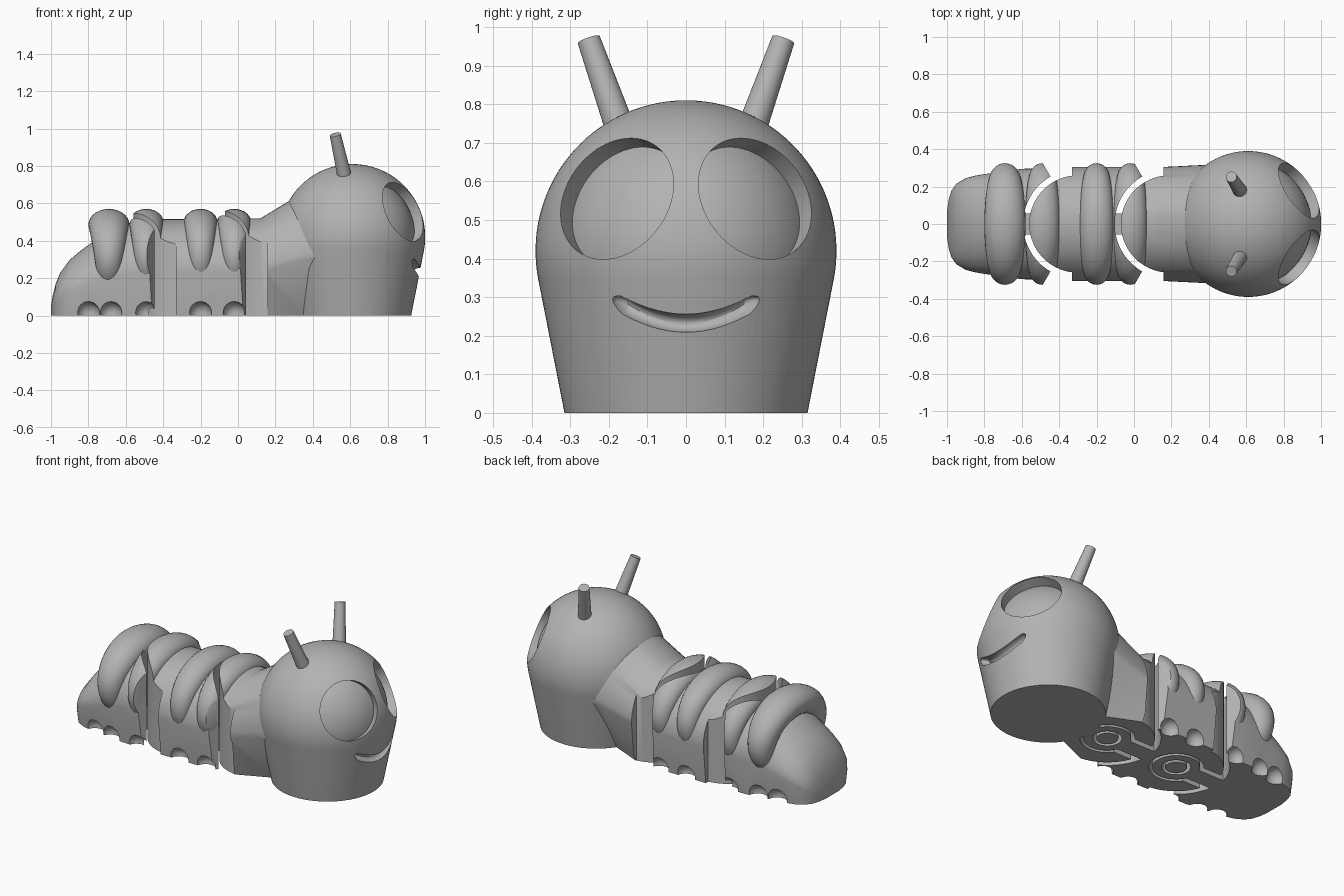
import bpy, bmesh, math
from math import sin, cos, radians, pi
from mathutils import Vector

if "Cube" in bpy.data.objects:
    bpy.data.objects.remove(bpy.data.objects["Cube"], do_unlink=True)

grey = bpy.data.materials.new("plain grey")
grey.use_nodes = True
colour = (0.45, 0.45, 0.45, 1)
grey.diffuse_color = colour
grey.node_tree.nodes["Principled BSDF"].inputs["Base Color"].default_value = colour


def finish(name, bm):
    bmesh.ops.recalc_face_normals(bm, faces=bm.faces)
    mesh = bpy.data.meshes.new(name)
    bm.to_mesh(mesh)
    bm.free()
    mesh.materials.append(grey)
    obj = bpy.data.objects.new(name, mesh)
    bpy.context.collection.objects.link(obj)
    return obj


def ball(name, centre, r, segments):
    bm = bmesh.new()
    bmesh.ops.create_uvsphere(bm, u_segments=segments, v_segments=segments // 2, radius=r)
    bmesh.ops.translate(bm, verts=bm.verts, vec=centre)
    return finish(name, bm)


def activate(obj):
    bpy.ops.object.select_all(action='DESELECT')
    obj.select_set(True)
    bpy.context.view_layer.objects.active = obj


def boolean(obj, cutter, operation='DIFFERENCE', keep=False):
    mod = obj.modifiers.new("cut", 'BOOLEAN')
    mod.object, mod.operation, mod.solver = cutter, operation, 'EXACT'
    activate(obj)
    bpy.ops.object.modifier_apply(modifier=mod.name)
    if not keep:
        bpy.data.objects.remove(cutter, do_unlink=True)


def skin(name, rings, wrap=False):
    """Join a row of closed rings with quads; cap the ends or wrap around."""
    bm = bmesh.new()
    loops = [[bm.verts.new(p) for p in ring] for ring in rings]
    pairs = list(zip(loops, loops[1:])) + ([(loops[-1], loops[0])] if wrap else [])
    for a, b in pairs:
        n = len(a)
        for i in range(n):
            j = (i + 1) % n
            bm.faces.new((a[i], a[j], b[j], b[i]))
    if not wrap:
        bm.faces.new(loops[0])
        bm.faces.new(loops[-1])
    return finish(name, bm)


def circle(x, y, z, r, n=72):
    return [(x + r * cos(2 * pi * i / n), y + r * sin(2 * pi * i / n), z) for i in range(n)]


def rod(name, a, b, ra, rb, n=48):
    """Straight round rod from a to b, with a radius at each end."""
    a, b = Vector(a), Vector(b)
    turn = (b - a).to_track_quat('Z', 'Y')
    rings = [[p + turn @ Vector(q) for q in circle(0, 0, 0, r, n)] for p, r in ((a, ra), (b, rb))]
    return skin(name, rings)


def prism(name, outline, z0, z1):
    return skin(name, [[(x, y, z) for x, y in outline] for z in (z0, z1)])


def arch(x, w, top, foot=0.92):
    """Body cross-section: tapered sides below, round arch above."""
    zc = 0.45 * top
    upper = [(x, w * cos(pi * i / 32), zc + (top - zc) * sin(pi * i / 32)) for i in range(33)]
    return [(x, w * foot, 0)] + upper + [(x, -w * foot, 0)]


def body(name, stations):
    return skin(name, [arch(*s) for s in stations])


def arc(cx, r, a0, a1, n=40):
    angles = [radians(a0 + (a1 - a0) * i / n) for i in range(n + 1)]
    return [(cx + r * cos(a), r * sin(a)) for a in angles]


def socket_cutter(cx):
    """Space swept by the neighbour: hollow arc with flared sides."""
    flare = [(cx - 0.275, -0.476), (cx + 0.6, -0.476), (cx + 0.6, 0.476), (cx - 0.275, 0.476)]
    return prism("socket_cutter", arc(cx, 0.293, 120, 240) + flare, -0.1, 1)


def knuckle_plan(cx):
    """Plan of a segment with a round knuckle at its tail end."""
    sides = [(cx - 0.03, -0.5), (cx + 0.6, -0.5), (cx + 0.6, 0.5), (cx - 0.03, 0.5)]
    return prism("knuckle_plan", arc(cx, 0.26, 97, 263) + sides, -0.1, 1)


def puff(name, x, r):
    """Puffy ring over the back, thickest on top."""
    rings = []
    for i in range(72):
        a = 2 * pi * i / 72
        tube = r * (0.72 + 0.28 * sin(a))
        ring = []
        for j in range(28):
            b = 2 * pi * j / 28
            d = 0.325 - tube + tube * cos(b)
            ring.append((x + tube * sin(b), d * cos(a), 0.32 + 0.77 * d * sin(a)))
        rings.append(ring)
    return skin(name, rings, wrap=True)


JOINTS = {"front": 0.19, "rear": -0.30}
parts = []

# Body segments
rear = body("rear_segment", [(-1, 0.07, 0.05), (-0.99, 0.135, 0.11), (-0.975, 0.18, 0.17),
                             (-0.95, 0.215, 0.23), (-0.9, 0.245, 0.297), (-0.85, 0.258, 0.34),
                             (-0.8, 0.267, 0.377), (-0.7, 0.28, 0.45), (-0.6, 0.295, 0.5),
                             (-0.2, 0.305, 0.515)])
middle = body("middle_segment", [(-0.8, 0.305, 0.515), (0.2, 0.305, 0.515)])
neck = body("neck_segment", [(-0.15, 0.303, 0.52), (0.12, 0.303, 0.52),
                             (0.36, 0.315, 0.665, 0.55), (0.5, 0.325, 0.74, 0.33)])

# Puffy rings; the joint ones are split between socket and knuckle
for label, seg, tail, xs in (("rear", rear, middle, ((-0.69, 0.11), (-0.49, 0.092))),
                             ("front", middle, neck, ((-0.2, 0.09), (-0.02, 0.09)))):
    rings = [puff(f"{label}_puff_{i + 1}", x, r) for i, (x, r) in enumerate(xs)]
    knuckle_puff = puff(f"{label}_knuckle_puff", *xs[1])
    plan = knuckle_plan(JOINTS[label])
    boolean(knuckle_puff, plan, 'INTERSECT', keep=True)
    boolean(tail, plan, 'INTERSECT')
    cutter = socket_cutter(JOINTS[label])
    boolean(seg, cutter, keep=True)
    boolean(rings[1], cutter)
    parts += rings + [knuckle_puff]

# Round dents along the foot of the body
for seg, x, y in ((rear, -0.8, 0.255), (rear, -0.68, 0.275), (rear, -0.49, 0.29),
                  (middle, -0.2, 0.29), (middle, -0.02, 0.29)):
    for side in (1, -1):
        boolean(seg, ball("dent_cutter", (x, side * y, 0.015), 0.06, 24))

# Hinges: pocket under each knuckle, ringed pin, and link to the next segment
for label, seg in (("front", neck), ("rear", middle)):
    cx = JOINTS[label]
    slot = [(cx - 0.32, -0.09), (cx - 0.08, -0.09), (cx - 0.08, 0.09), (cx - 0.32, 0.09)]
    boolean(seg, prism("slot_cutter", slot, -0.1, 0.17))
    boolean(seg, rod("pocket_cutter", (cx, 0, -0.1), (cx, 0, 0.17), 0.15, 0.15))
    ring = rod(f"{label}_hinge_ring", (cx, 0, 0), (cx, 0, 0.16), 0.13, 0.13)
    boolean(ring, rod("bore_cutter", (cx, 0, -0.1), (cx, 0, 0.3), 0.08, 0.08))
    pin = rod(f"{label}_hinge_pin", (cx, 0, 0), (cx, 0, 0.18), 0.06, 0.06)
    bar = [(cx - 0.31, -0.055), (cx - 0.12, -0.055), (cx - 0.12, 0.055), (cx - 0.31, 0.055)]
    parts += [ring, pin, prism(f"{label}_hinge_link", bar, 0, 0.15)]

# Head: dome over a tapered base
HX, HZ, HR = 0.611, 0.42, 0.39
profile = [(0, 0.315)]
for i in range(33):
    a = radians(-11 + 100 * i / 32)
    profile.append((HZ + HR * sin(a), HR * cos(a)))
head = skin("head", [circle(HX, 0, z, r, 96) for z, r in profile])

# Eye sockets with a domed floor
centre = Vector((HX, 0, HZ))
for side in (1, -1):
    aim = Vector((0.77, 0.51 * side, 0.385)).normalized()
    eye = rod("eye_cutter", centre + aim * 0.15, centre + aim * 0.6, 0.17, 0.17, 72)
    boolean(eye, ball("eye_floor", centre, 0.337, 96))
    boolean(head, eye)

# Smile groove with rounded ends
smile = []
for i in range(49):
    t = -cos(pi * i / 48)
    y = 0.187 * t
    mid = Vector((HX + math.sqrt(0.366 ** 2 - y * y), y, 0.232 + 1.75 * y * y))
    out = Vector((mid.x - HX, y, 0)).normalized()
    size = min(1, 0.05 + math.sqrt(8 * (1 - abs(t))))
    smile.append([mid + size * (out * 0.04 * cos(b) + Vector((0, 0, 0.024 * sin(b))))
                  for b in (2 * pi * j / 20 for j in range(20))])
boolean(head, skin("smile_cutter", smile))

# Antennae
for label, side in (("front", -1), ("back", 1)):
    parts.append(rod(f"{label}_antenna", (0.575, 0.165 * side, 0.72),
                     (0.52, 0.252 * side, 0.967), 0.039, 0.03))

for obj in parts + [rear, middle, neck, head]:
    activate(obj)
    bpy.ops.object.shade_smooth_by_angle(angle=radians(30))
